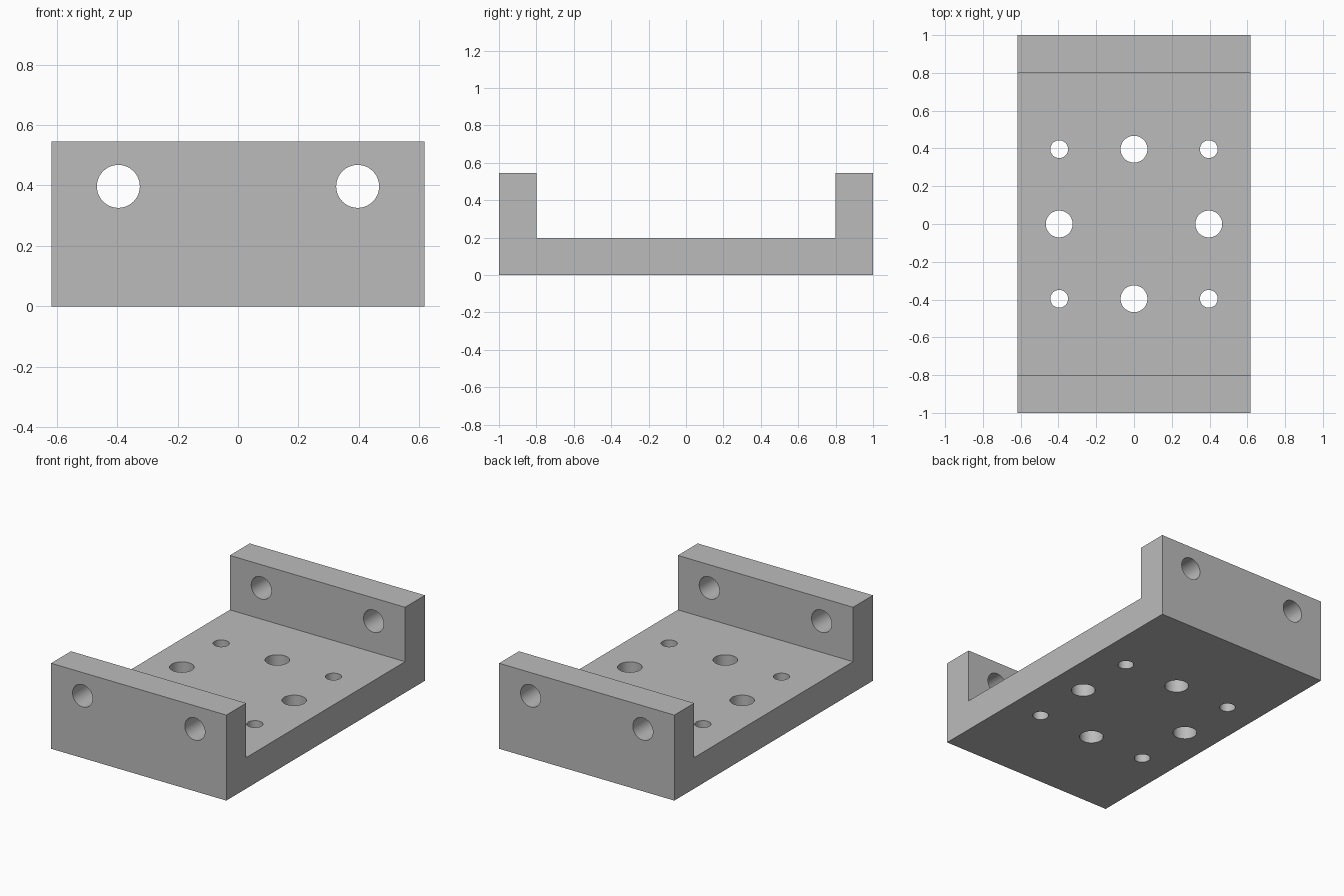
import bpy, bmesh
from math import radians
from mathutils import Matrix, Vector

cube = bpy.data.objects.get("Cube")
if cube:
    bpy.data.objects.remove(cube, do_unlink=True)

HALF_W, HALF_L = 0.618, 1.0
HEIGHT, FLOOR, WALL = 0.545, 0.198, 0.2
HOLE = 0.396            # hole offset from the centre lines
WALL_HOLE_Z = 0.397
BIG_R, SMALL_R = 0.071, 0.047

grey = bpy.data.materials.new("plain grey")
grey.use_nodes = True
grey.diffuse_color = (0.5, 0.5, 0.5, 1)
grey.node_tree.nodes["Principled BSDF"].inputs["Base Color"].default_value = (0.5, 0.5, 0.5, 1)


def make_object(name, bm):
    bmesh.ops.recalc_face_normals(bm, faces=bm.faces)
    mesh = bpy.data.meshes.new(name)
    bm.to_mesh(mesh)
    bm.free()
    mesh.materials.append(grey)
    obj = bpy.data.objects.new(name, mesh)
    bpy.context.collection.objects.link(obj)
    return obj


def add_pin(bm, centre, radius, depth, rotation=Matrix()):
    bmesh.ops.create_cone(bm, cap_ends=True, segments=64, radius1=radius, radius2=radius,
                          depth=depth, matrix=Matrix.Translation(centre) @ rotation)


# Channel bracket: U profile extruded across the width
inner = HALF_L - WALL
profile = [(-HALF_L, 0), (HALF_L, 0), (HALF_L, HEIGHT), (inner, HEIGHT),
           (inner, FLOOR), (-inner, FLOOR), (-inner, HEIGHT), (-HALF_L, HEIGHT)]
bm = bmesh.new()
face = bm.faces.new([bm.verts.new((-HALF_W, y, z)) for y, z in profile])
ext = bmesh.ops.extrude_face_region(bm, geom=[face])
bmesh.ops.translate(bm, vec=Vector((2 * HALF_W, 0, 0)),
                    verts=[v for v in ext["geom"] if isinstance(v, bmesh.types.BMVert)])
bracket = make_object("channel_bracket", bm)

# Hole cutters: ring of floor holes, small at the corners, and wall holes
bm = bmesh.new()
for i in (-1, 0, 1):
    for j in (-1, 0, 1):
        if i or j:
            add_pin(bm, (i * HOLE, j * HOLE, FLOOR / 2), SMALL_R if i and j else BIG_R, FLOOR + 0.1)
for side in (-1, 1):
    add_pin(bm, (side * HOLE, 0, WALL_HOLE_Z), BIG_R, 2 * HALF_L + 0.2,
            Matrix.Rotation(radians(90), 4, "X"))
cutter = make_object("hole_cutter", bm)
cutter.hide_render = True

# Cut the holes and shade the bores smooth
cut = bracket.modifiers.new("holes", "BOOLEAN")
cut.operation = "DIFFERENCE"
cut.solver = "EXACT"
cut.object = cutter
bpy.ops.object.select_all(action="DESELECT")
bracket.select_set(True)
bpy.context.view_layer.objects.active = bracket
bpy.ops.object.modifier_apply(modifier=cut.name)
bpy.data.objects.remove(cutter, do_unlink=True)
bpy.ops.object.shade_smooth_by_angle(angle=radians(30))
